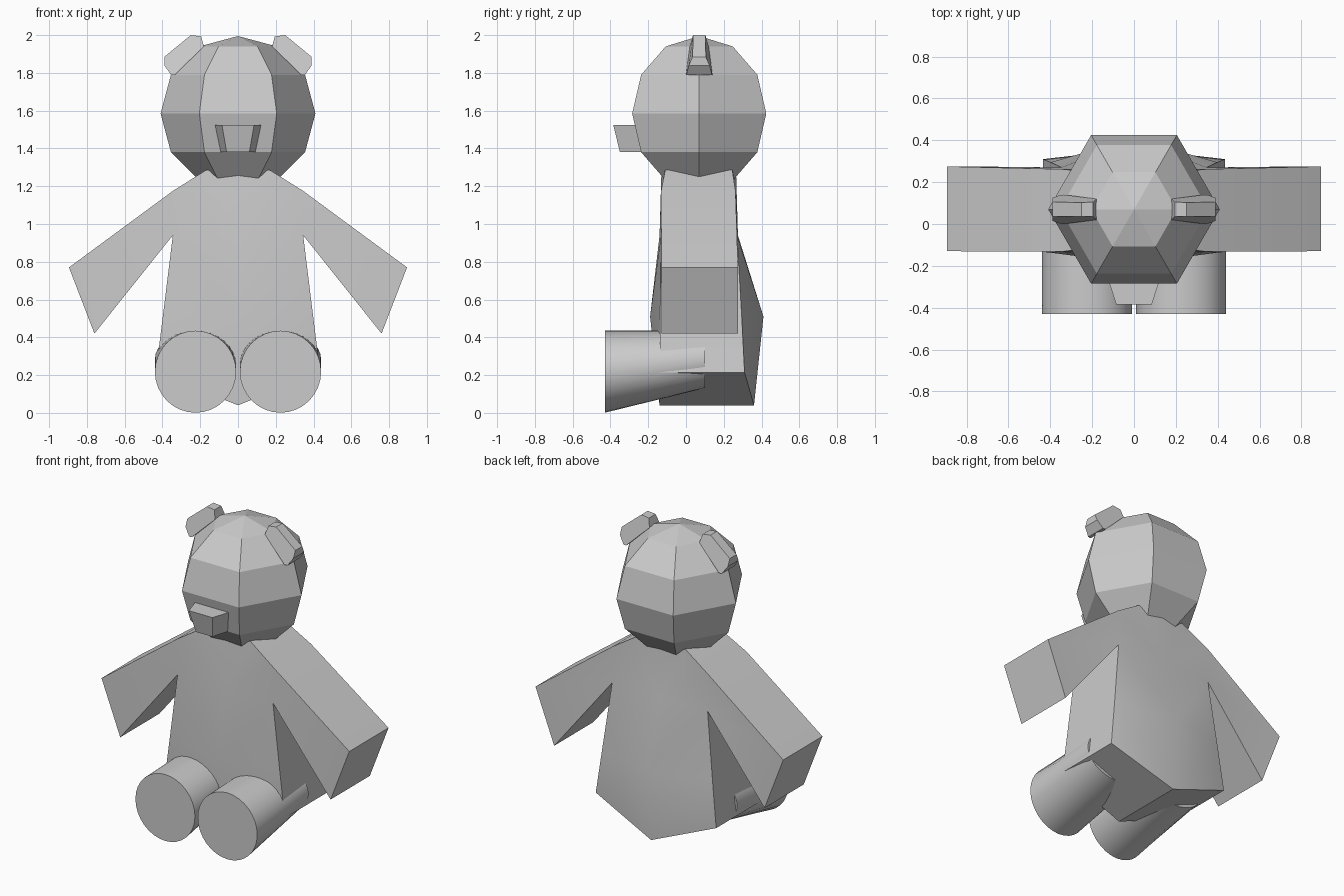
import bpy, bmesh
from math import sin, cos, pi, radians

if "Cube" in bpy.data.objects:
    bpy.data.objects.remove(bpy.data.objects["Cube"])


def finish(name, bm, smooth=None):
    bmesh.ops.remove_doubles(bm, verts=bm.verts, dist=0.0005)
    bmesh.ops.recalc_face_normals(bm, faces=bm.faces)
    me = bpy.data.meshes.new(name)
    bm.to_mesh(me)
    bm.free()
    ob = bpy.data.objects.new(name, me)
    bpy.context.collection.objects.link(ob)
    if smooth:
        bpy.ops.object.select_all(action='DESELECT')
        ob.select_set(True)
        bpy.context.view_layer.objects.active = ob
        bpy.ops.object.shade_smooth_by_angle(angle=radians(smooth))
    return ob


def loft(name, rings, smooth=None):
    """Skin a list of closed rings and cap both ends."""
    bm = bmesh.new()
    vs = [[bm.verts.new(p) for p in r] for r in rings]
    n = len(vs[0])
    for a, b in zip(vs, vs[1:]):
        for i in range(n):
            j = (i + 1) % n
            bm.faces.new((a[i], a[j], b[j], b[i]))
    bm.faces.new(vs[0])
    bm.faces.new(vs[-1])
    return finish(name, bm, smooth)


def mirrored_plate(name, pts, faces, smooth=None):
    """Front-view half outline (x, z, y_front, y_back), closed and mirrored in x."""
    bm = bmesh.new()
    edges = [frozenset((f[i - 1], f[i])) for f in faces for i in range(len(f))]
    for s in (1, -1):
        front = [bm.verts.new((s * x, yf, z)) for x, z, yf, yb in pts]
        back = [bm.verts.new((s * x, yb, z)) for x, z, yf, yb in pts]
        for f in faces:
            bm.faces.new([front[i] for i in f])
            bm.faces.new([back[i] for i in f])
        for e in edges:
            a, b = e
            if edges.count(e) == 1 and (pts[a][0] or pts[b][0]):
                bm.faces.new((front[a], front[b], back[b], back[a]))
    return finish(name, bm, smooth)


# Head: six-sided ball
R, HY, HZ = 0.41, 0.07, 1.585
bm = bmesh.new()
rows = [[bm.verts.new((R * sin(t) * cos(k * pi / 3), HY + R * sin(t) * sin(k * pi / 3),
                       HZ + R * cos(t))) for k in range(6)]
        for t in (i * pi / 6 for i in range(1, 6))]
for a, b in zip(rows, rows[1:]):
    for i in range(6):
        bm.faces.new((a[i - 1], a[i], b[i], b[i - 1]))
for row, z in ((rows[0], HZ + R), (rows[-1], HZ - R)):
    pole = bm.verts.new((0, HY, z))
    for i in range(6):
        bm.faces.new((row[i - 1], row[i], pole))
finish("head", bm)

# Snout: tapered block
loft("snout", [
    [(-.125, -.26, 1.525), (.125, -.26, 1.525), (.095, -.225, 1.38), (-.095, -.225, 1.38)],
    [(-.085, -.385, 1.525), (.085, -.385, 1.525), (.06, -.35, 1.38), (-.06, -.35, 1.38)],
])

# Ears: thin wedges, narrower at the outer rim
ear = [(.25, 2.0, .033), (.195, 1.993, .035), (.18, 1.94, .05), (.335, 1.79, .07),
       (.355, 1.79, .068), (.39, 1.84, .055), (.39, 1.885, .035)]
mirrored_plate("ears", [(x, z, HY - h, HY + h) for x, z, h in ear], [tuple(range(7))])

# Body with arms: centre column, side column, arm tip
body = [(0, .04, -.14, .36), (0, .51, -.19, .41), (0, .94, -.14, .275), (0, 1.28, -.13, .265),
        (.435, .215, -.14, .31), (.398, .51, -.137, .295), (.345, .94, -.132, .27),
        (.345, 1.175, -.132, .262), (.17, 1.285, -.11, .245),
        (.76, .42, -.13, .275), (.895, .77, -.13, .275)]
mirrored_plate("body_and_arms", body,
               [(0, 1, 5, 4), (1, 2, 6, 5), (2, 7, 6), (2, 3, 8, 7), (6, 7, 10, 9)], 30)

# Legs: round in front, flattened from below at the back
for side, s in (("left", 1), ("right", -1)):
    loft(side + "_leg", [
        [(s * .225 + .215 * cos(k * pi / 16), y, zc + h * sin(k * pi / 16)) for k in range(32)]
        for y, zc, h in ((-.43, .218, .217), (.1, .283, .152))], 30)
